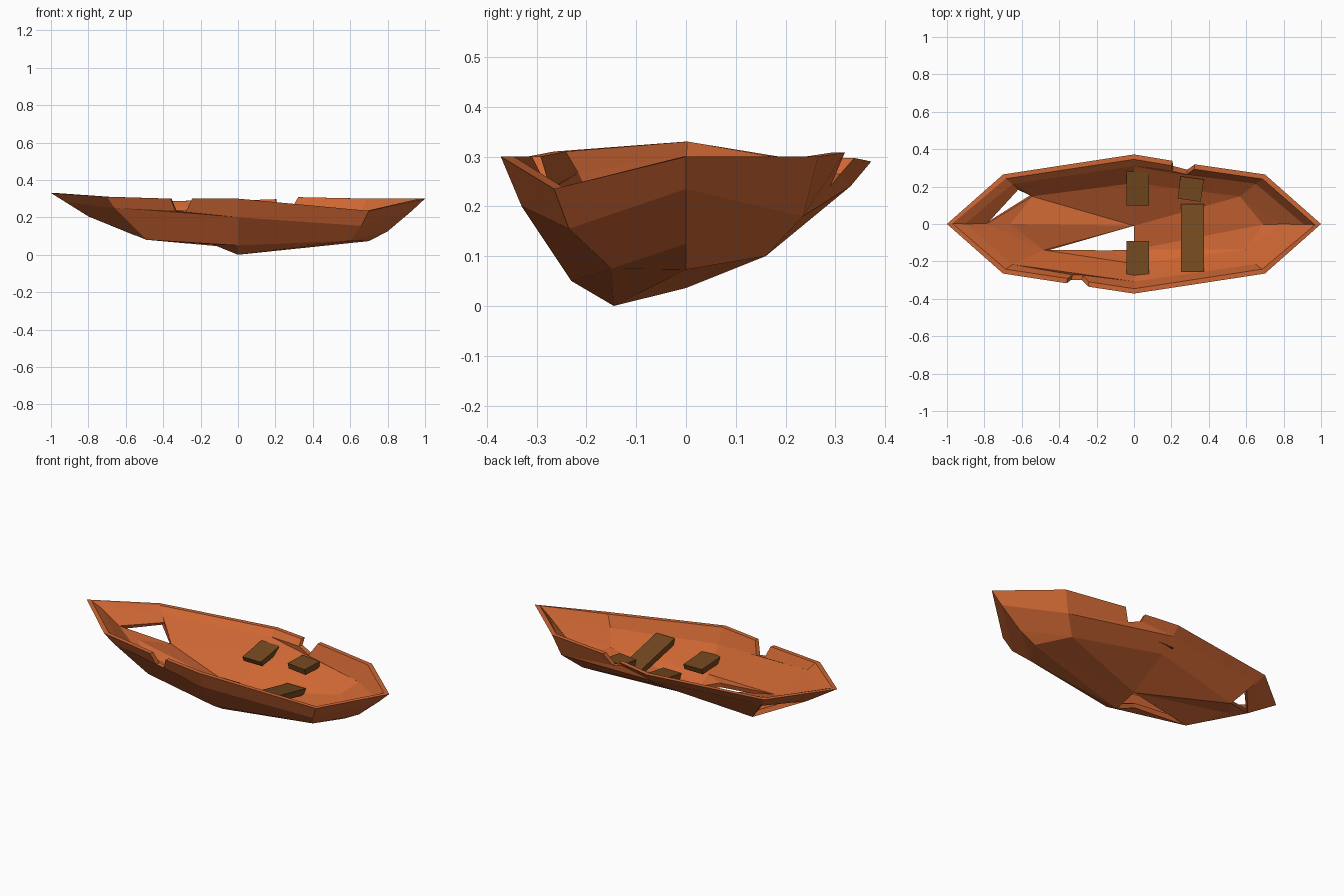
import bpy, bmesh, math
from mathutils import Vector

cube = bpy.data.objects.get("Cube")
if cube:
    bpy.data.objects.remove(cube, do_unlink=True)


def material(name, rgb):
    m = bpy.data.materials.new(name)
    m.use_nodes = True
    m.diffuse_color = (*rgb, 1)
    m.node_tree.nodes["Principled BSDF"].inputs["Base Color"].default_value = (*rgb, 1)
    return m


hull_wood = material("orange wood", (0.62, 0.135, 0.034))
seat_wood = material("dark brown wood", (0.175, 0.066, 0.014))


def make_object(name, bm, mat):
    mesh = bpy.data.meshes.new(name)
    bm.to_mesh(mesh)
    bm.free()
    mesh.materials.append(mat)
    ob = bpy.data.objects.new(name, mesh)
    bpy.context.collection.objects.link(ob)
    return ob


# Hull shell: each column runs from the rim down to the last chine
bm = bmesh.new()


def column(*points):
    return [bm.verts.new(p) for p in points]


stern = column((-1, 0, .33), (-.92, 0, .28), (-.8, 0, .205))
bow = column((1, 0, .3), (.93, 0, .235), (.8, 0, .125))
front = [stern,
         column((-.7, -.265, .31), (-.66, -.235, .25), (-.49, -.15, .08)),
         column((0, -.372, .3), (0, -.33, .2), (0, -.23, .05)),
         column((.7, -.265, .235), (.66, -.235, .155), (.6, -.15, .075)),
         bow]
back = [stern,
        column((-.7, .265, .287), (-.66, .23, .235), (-.55, .157, .103)),
        column((0, .372, .29), (0, .33, .24), (0, .235, .172)),
        column((.7, .265, .3), (.66, .235, .18), (.57, .16, .1)),
        bow]
keel_stern, keel_mid, keel_bow, flap, tear = column(
    (-.67, 0, .155), (0, 0, .036), (.7, 0, .073), (0, -.145, 0), (-.13, -.145, .053))
rim = {c[0] for c in front + back}


def notched_panel(a, b, gap):
    """Rim panel between columns a and b with a broken notch in its top edge."""
    g = column(*gap)
    rim.update(g)
    bm.faces.new((a[0], g[0], g[1], a[1]))
    bm.faces.new((a[1], g[1], g[2], b[1]))
    bm.faces.new((b[1], g[2], g[3], b[0]))


def holed_panel(a, b):
    """Panel with a triangular hole along its lower edge."""
    corner = column((-.635, .19, .205))[0]
    bm.faces.new((a[1], b[1], corner, a[2]))
    bm.faces.new((b[1], b[2], corner))


# Side planks, with one broken notch per side and one holed panel at the stern
for side in (front, back):
    for i in range(4):
        a, b = side[i], side[i + 1]
        for row in range(2):
            if side is back and (i, row) == (0, 1):
                holed_panel(a, b)
            elif row == 0 and side is front and i == 1:
                notched_panel(a, b, ((-.36, -.317, .3), (-.335, -.298, .235),
                                     (-.28, -.3, .228), (-.245, -.335, .3)))
            elif row == 0 and side is back and i == 2:
                notched_panel(a, b, ((.205, .338, .297), (.21, .31, .265),
                                     (.285, .29, .24), (.325, .319, .308)))
            else:
                bm.faces.new((a[row], b[row], b[row + 1], a[row + 1]))
    bm.faces.new((stern[2], side[1][2], keel_stern))
    bm.faces.new((bow[2], side[3][2], keel_bow))

# Floor planks: the front floor is torn open and its flap hangs down
for tri in ((back[1][2], keel_mid, keel_stern), (back[1][2], back[2][2], keel_mid),
            (back[2][2], back[3][2], keel_mid), (back[3][2], keel_bow, keel_mid),
            (front[1][2], keel_mid, keel_stern), (front[1][2], front[2][2], tear),
            (front[2][2], flap, tear), (front[2][2], front[3][2], flap),
            (front[3][2], keel_bow, flap), (flap, keel_bow, keel_mid)):
    bm.faces.new(tri)

bmesh.ops.recalc_face_normals(bm, faces=bm.faces[:])
if sum(f.normal.z * f.calc_area() for f in bm.faces) > 0:
    bmesh.ops.reverse_faces(bm, faces=bm.faces[:])
bm.normal_update()

# Inner skin: offset inwards, but kept level along the rim
THICK = 0.026
inner = {}
for v in bm.verts[:]:
    n = v.normal.copy()
    if v in rim:
        n.z = 0
        n.normalize()
    inner[v] = bm.verts.new(v.co - n * THICK * min(v.calc_shell_factor(), 1.5))
open_edges = [e.link_loops[0] for e in bm.edges if e.is_boundary]
edge_pairs = [(l.vert, l.link_loop_next.vert) for l in open_edges]
for f in bm.faces[:]:
    bm.faces.new([inner[v] for v in reversed(f.verts[:])])
for a, b in edge_pairs:
    bm.faces.new((b, a, inner[a], inner[b]))
make_object("hull", bm, hull_wood)


# Seats: tilted boards given by the centre of the top, the size and the tilt
def board(name, centre, size, tilt, turn=0):
    bm = bmesh.new()
    bmesh.ops.create_cube(bm, size=1)
    for v in bm.verts:
        taper = .9 if v.co.z < 0 else 1
        v.co = Vector((v.co.x * size[0], v.co.y * size[1] * taper, (v.co.z - .5) * size[2]))
    ob = make_object(name, bm, seat_wood)
    ob.location = centre
    ob.rotation_euler = (math.radians(tilt), 0, math.radians(turn))


board("middle_seat_back_half", (.02, .193, .222), (.122, .19, .032), 9)
board("middle_seat_front_half", (.02, -.185, .16), (.122, .19, .033), -3)
board("bow_seat_long", (.313, -.073, .163), (.122, .37, .035), -12)
board("bow_seat_broken_end", (.303, .187, .232), (.125, .12, .035), 4, -8)
